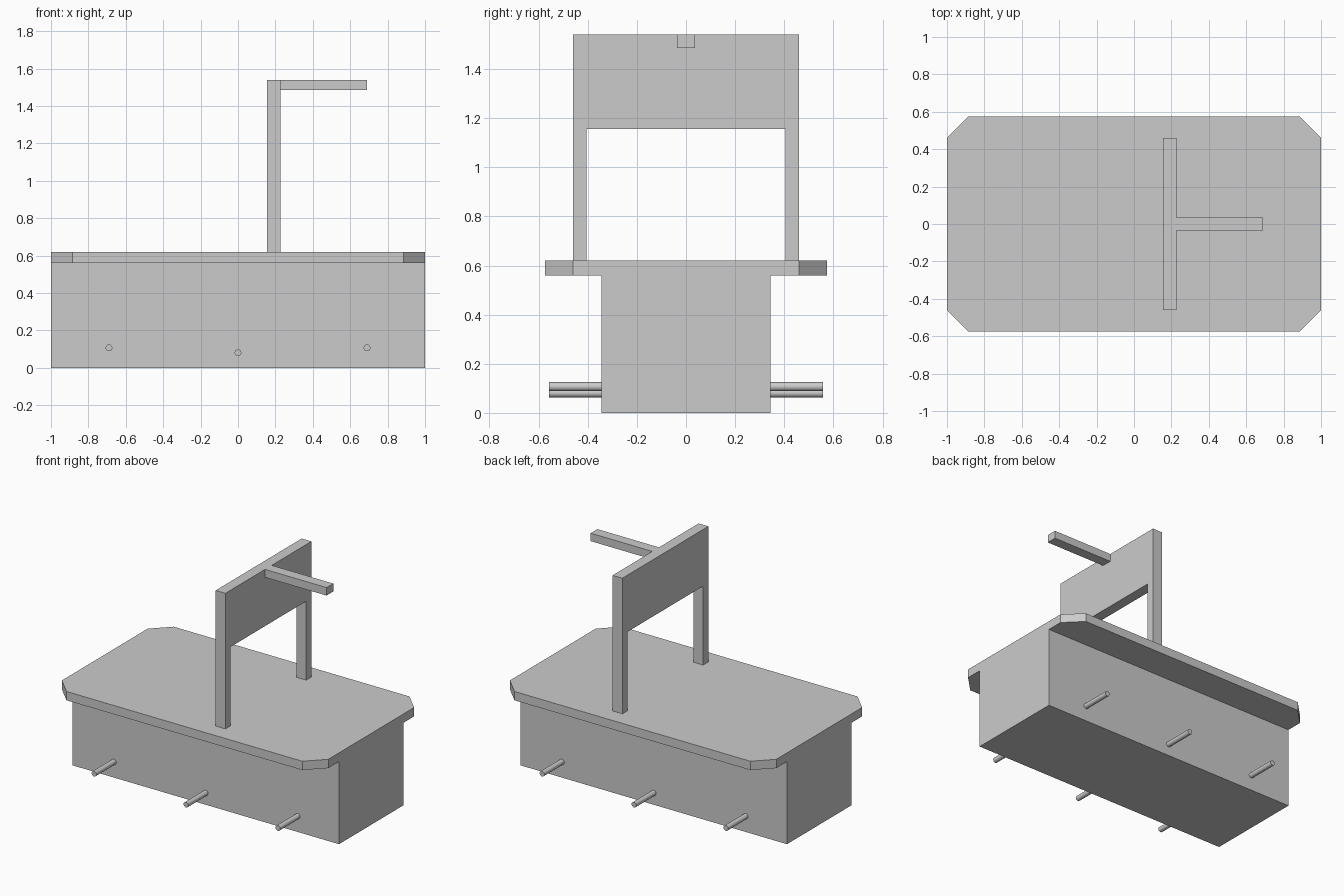
import bpy
import math

if "Cube" in bpy.data.objects:
    bpy.data.objects.remove(bpy.data.objects["Cube"])


def prism(name, outline, axis, lo, hi):
    """Extrude a 2D outline: along z (points are x, y) or along x (points are y, z)."""
    place = (lambda p, t: (p[0], p[1], t)) if axis == 'z' else (lambda p, t: (t, p[0], p[1]))
    n = len(outline)
    verts = [place(p, lo) for p in outline] + [place(p, hi) for p in outline]
    faces = [tuple(reversed(range(n))), tuple(range(n, 2 * n))]
    faces += [(i, (i + 1) % n, n + (i + 1) % n, n + i) for i in range(n)]
    mesh = bpy.data.meshes.new(name)
    mesh.from_pydata(verts, [], faces)
    obj = bpy.data.objects.new(name, mesh)
    bpy.context.collection.objects.link(obj)
    return obj


def rect(x, y0, y1, x0=None):
    x0 = -x if x0 is None else x0
    return [(x0, y0), (x, y0), (x, y1), (x0, y1)]


# Base block
prism("base_block", rect(1, -0.345, 0.345), 'z', 0, 0.56)

# Top plate with chamfered corners, ends flush with the block
w, d, c = 1.0, 0.575, 0.115
prism("top_plate", [(-w + c, -d), (w - c, -d), (w, -d + c), (w, d - c),
                    (w - c, d), (-w + c, d), (-w, d - c), (-w, -d + c)], 'z', 0.56, 0.62)

# Upright arch: two legs and a deep panel in one profile
prism("upright_frame", [(-0.461, 0.62), (-0.405, 0.62), (-0.405, 1.155), (0.405, 1.155),
                        (0.405, 0.62), (0.461, 0.62), (0.461, 1.54), (-0.461, 1.54)],
      'x', 0.155, 0.228)

# Arm projecting from the top of the upright
prism("top_arm", rect(0.69, -0.036, 0.036, x0=0.228), 'z', 1.486, 1.54)

# Three pegs on each long side
for side, y in (("front", -0.451), ("back", 0.451)):
    for i, (x, z) in enumerate([(-0.69, 0.107), (0, 0.081), (0.69, 0.107)]):
        bpy.ops.mesh.primitive_cylinder_add(vertices=32, radius=0.018, depth=0.214,
                                            location=(x, y, z),
                                            rotation=(math.pi / 2, 0, 0))
        bpy.context.object.name = f"{side}_peg_{i + 1}"
        bpy.ops.object.shade_smooth_by_angle()
